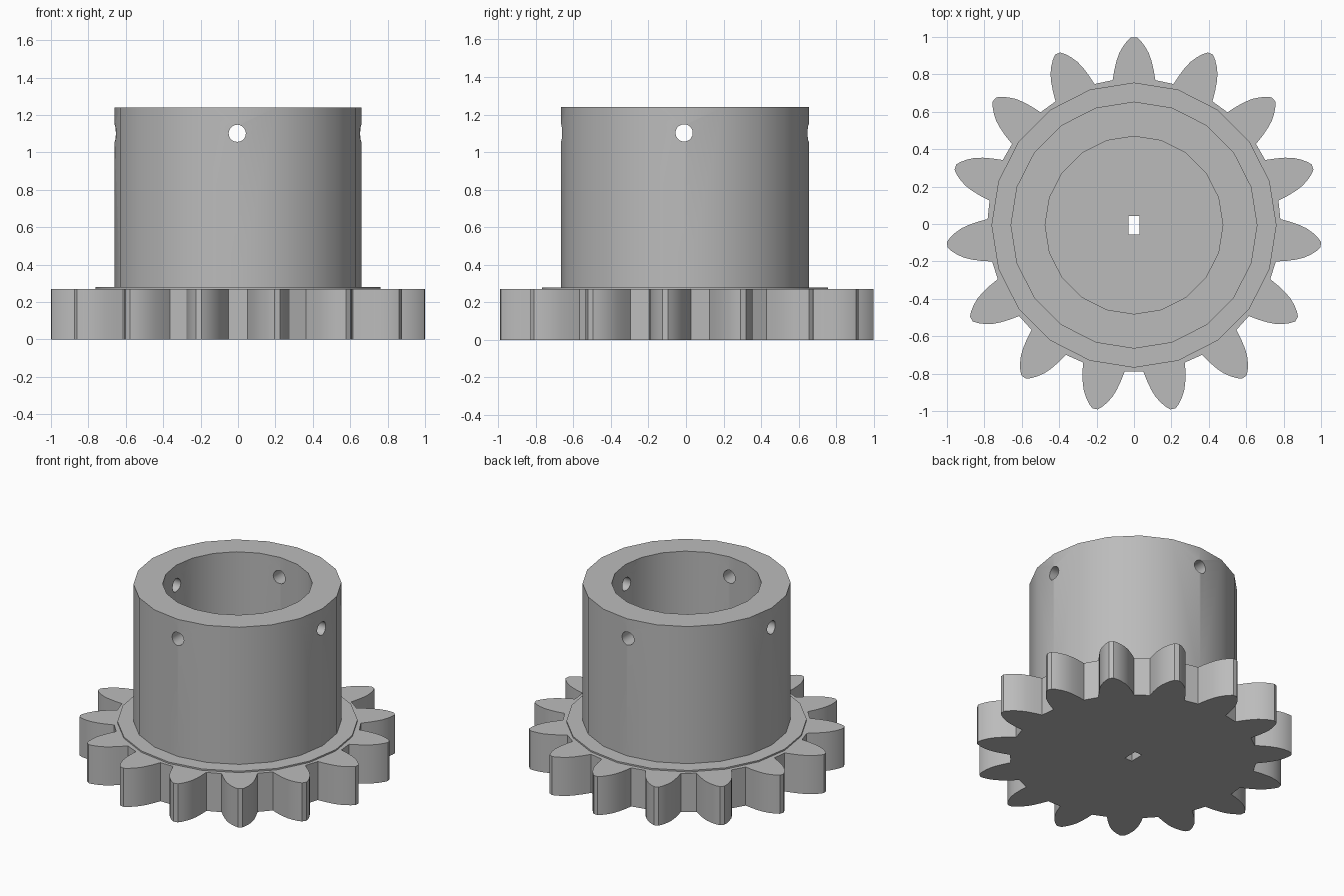
import bpy, bmesh
from math import sin, cos, pi, tau, radians

cube = bpy.data.objects.get("Cube")
if cube:
    bpy.data.objects.remove(cube, do_unlink=True)

CY = -0.006          # axis of the part
TEETH = 15
SIDES = 20

grey = bpy.data.materials.new("plain grey")
grey.use_nodes = True
colour = (0.5, 0.5, 0.5, 1)
grey.diffuse_color = colour
grey.node_tree.nodes["Principled BSDF"].inputs["Base Color"].default_value = colour


def finish(bm, name):
    bmesh.ops.recalc_face_normals(bm, faces=bm.faces)
    mesh = bpy.data.meshes.new(name)
    bm.to_mesh(mesh)
    bm.free()
    mesh.materials.append(grey)
    obj = bpy.data.objects.new(name, mesh)
    bpy.context.collection.objects.link(obj)
    return obj


def extrude_outline(name, points, z0, z1):
    bm = bmesh.new()
    face = bm.faces.new([bm.verts.new((x, y, z0)) for x, y in points])
    new = bmesh.ops.extrude_face_region(bm, geom=[face])["geom"]
    verts = [v for v in new if isinstance(v, bmesh.types.BMVert)]
    bmesh.ops.translate(bm, verts=verts, vec=(0, 0, z1 - z0))
    return finish(bm, name)


def circle(r, sides=SIDES):
    return [(r * cos(tau * i / sides), CY + r * sin(tau * i / sides)) for i in range(sides)]


def select(obj):
    bpy.ops.object.select_all(action='DESELECT')
    obj.select_set(True)
    bpy.context.view_layer.objects.active = obj


def cut(obj, cutter):
    mod = obj.modifiers.new("cut", 'BOOLEAN')
    mod.operation = 'DIFFERENCE'
    mod.solver = 'EXACT'
    mod.object = cutter
    select(obj)
    bpy.ops.object.modifier_apply(modifier=mod.name)


# Toothed wheel: half tooth flank as (radius, half width), mirrored and repeated
flank = [(0.775, 0.114), (0.83, 0.105), (0.88, 0.093), (0.92, 0.079),
         (0.955, 0.059), (0.985, 0.036), (1.004, 0.015)]
tooth = [(r, -w) for r, w in flank] + [(r, w) for r, w in reversed(flank)]
outline = []
for i in range(TEETH):
    a = pi / 2 + tau * i / TEETH
    outline += [(r * cos(a) - w * sin(a), CY + r * sin(a) + w * cos(a)) for r, w in tooth]
wheel = extrude_outline("toothed_wheel", outline, 0, 0.27)

# Thin collar under the sleeve
collar = extrude_outline("collar", circle(0.762), 0.27, 0.28)

# Hollow sleeve
sleeve = extrude_outline("sleeve", circle(0.66), 0.275, 1.24)
bore = extrude_outline("bore_cutter", circle(0.475), 0.2, 1.4)
cut(sleeve, bore)

# Rectangular shaft slot through the wheel and collar
w, h = 0.029, 0.05
slot = extrude_outline("slot_cutter", [(-w, CY - h), (w, CY - h), (w, CY + h), (-w, CY + h)], -0.1, 0.5)
cut(wheel, slot)
cut(collar, slot)

# Four screw holes near the rim, drilled along both axes
drills = []
for name, rot in (("drill_y", (radians(90), 0, 0)), ("drill_x", (0, radians(90), 0))):
    bpy.ops.mesh.primitive_cylinder_add(vertices=20, radius=0.046, depth=2,
                                        location=(-0.004, -0.01, 1.102), rotation=rot)
    drill = bpy.context.object
    drill.name = name
    cut(sleeve, drill)
    drills.append(drill)

for helper in [bore, slot] + drills:
    bpy.data.objects.remove(helper, do_unlink=True)

for obj in (wheel, collar, sleeve):
    obj.data.materials.clear()
    obj.data.materials.append(grey)
    for p in obj.data.polygons:
        p.material_index = 0
    select(obj)
    bpy.ops.object.shade_smooth_by_angle(angle=radians(30))
